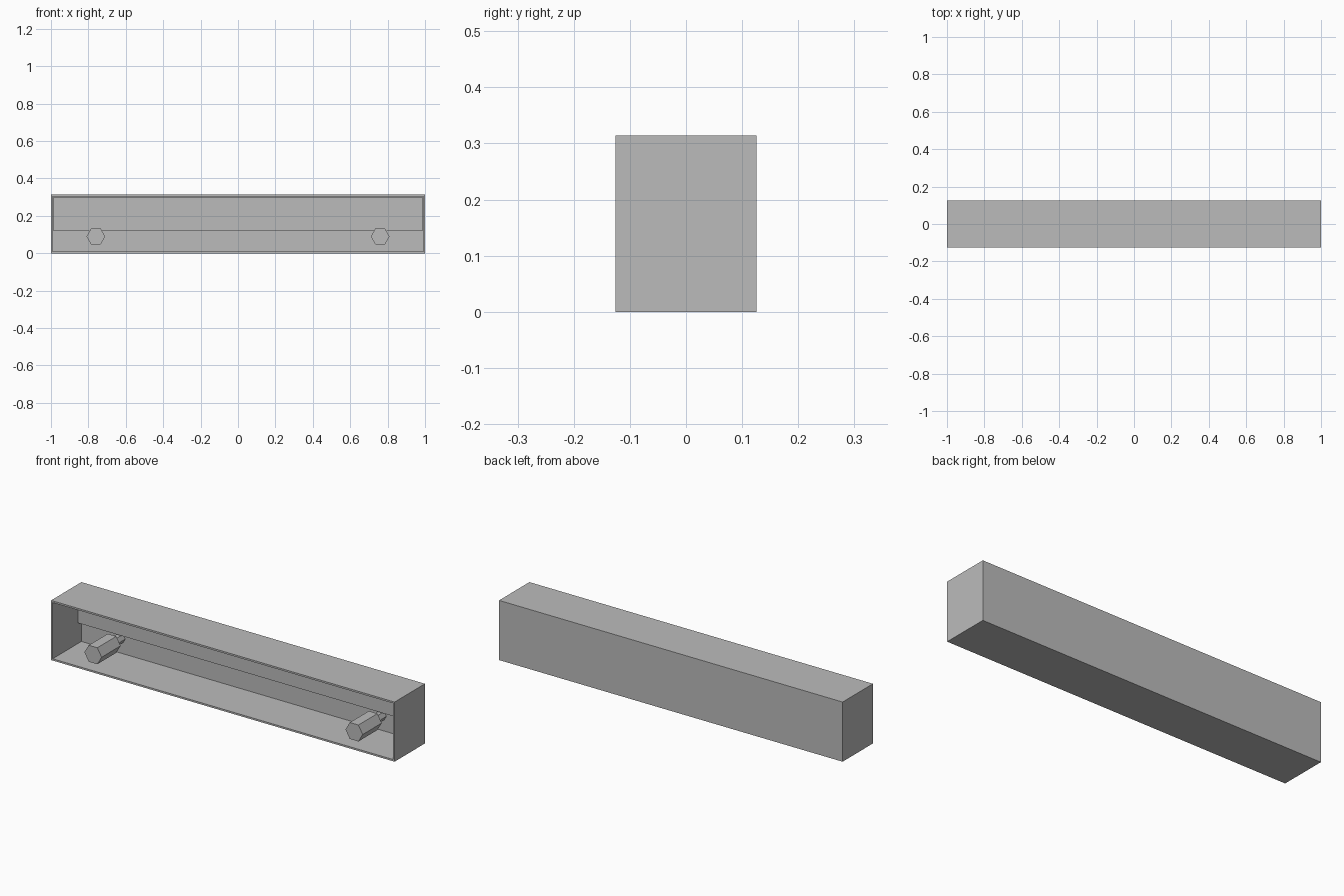
import bpy, bmesh, math
from mathutils import Vector, Matrix

cube = bpy.data.objects.get("Cube")
if cube:
    bpy.data.objects.remove(cube)

WIDTH, DEPTH, HEIGHT, WALL = 2.0, 0.252, 0.314, 0.013
FRONT = -DEPTH / 2
BACK_INNER = DEPTH / 2 - WALL

grey = bpy.data.materials.new("plain grey")
grey.use_nodes = True
grey.diffuse_color = (0.5, 0.5, 0.5, 1)
grey.node_tree.nodes["Principled BSDF"].inputs["Base Color"].default_value = grey.diffuse_color


def finish(name, bm):
    bmesh.ops.recalc_face_normals(bm, faces=bm.faces)
    mesh = bpy.data.meshes.new(name)
    bm.to_mesh(mesh)
    bm.free()
    mesh.materials.append(grey)
    obj = bpy.data.objects.new(name, mesh)
    bpy.context.collection.objects.link(obj)


def block(low, high):
    low, high = Vector(low), Vector(high)
    bm = bmesh.new()
    bmesh.ops.create_cube(bm, size=1, matrix=Matrix.Translation((low + high) / 2)
                          @ Matrix.Diagonal((*(high - low), 1)))
    return bm


# Hollow case, open at the front
bm = block((-WIDTH / 2, FRONT, 0), (WIDTH / 2, -FRONT, HEIGHT))
bm.normal_update()
opening = min(bm.faces, key=lambda f: f.normal.y)
bmesh.ops.inset_region(bm, faces=[opening], thickness=WALL)
pushed = bmesh.ops.extrude_face_region(bm, geom=[opening])["geom"]
if opening.is_valid:
    bmesh.ops.delete(bm, geom=[opening], context='FACES_ONLY')
bmesh.ops.translate(bm, vec=(0, BACK_INNER - FRONT, 0),
                    verts=[v for v in pushed if isinstance(v, bmesh.types.BMVert)])
finish("case", bm)

# Thick board on the upper back wall
finish("back_board", block((-WIDTH / 2 + WALL, 0.08, 0.12),
                           (WIDTH / 2 - WALL, BACK_INNER, HEIGHT - WALL)))


# Six-sided pegs, each a thick grip on a thin stem
def hex_bar(name, x, radius, y0, y1):
    bm = bmesh.new()
    place = Matrix.Translation((x, (y0 + y1) / 2, 0.09)) @ Matrix.Rotation(math.pi / 2, 4, 'X')
    bmesh.ops.create_cone(bm, cap_ends=True, segments=6, radius1=radius, radius2=radius,
                          depth=y1 - y0, matrix=place @ Matrix.Rotation(math.pi / 6, 4, 'Z'))
    finish(name, bm)


for side, x in (("right", -0.76), ("left", 0.76)):
    hex_bar(side + "_peg_grip", x, 0.05, -0.12, 0.038)
    hex_bar(side + "_peg_stem", x, 0.025, 0.038, BACK_INNER)
